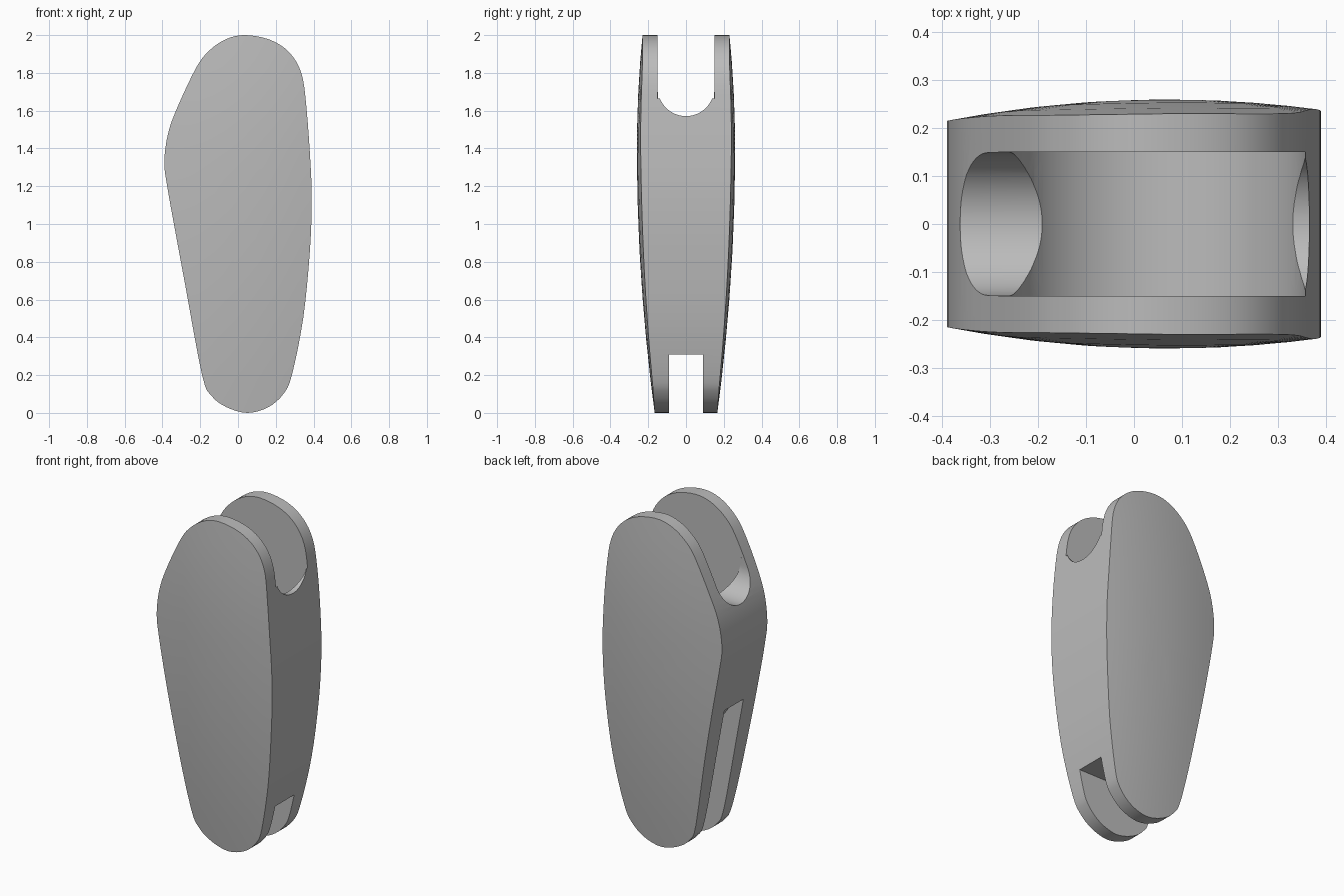
import bpy, bmesh, math
from mathutils import Vector

cube = bpy.data.objects.get("Cube")
if cube:
    bpy.data.objects.remove(cube, do_unlink=True)

grey = bpy.data.materials.new("plain_grey")
grey.use_nodes = True
grey.diffuse_color = (0.5, 0.5, 0.5, 1)
grey.node_tree.nodes["Principled BSDF"].inputs["Base Color"].default_value = grey.diffuse_color


def make_object(name, bm):
    bmesh.ops.recalc_face_normals(bm, faces=bm.faces[:])
    mesh = bpy.data.meshes.new(name)
    bm.to_mesh(mesh)
    bm.free()
    mesh.materials.append(grey)
    obj = bpy.data.objects.new(name, mesh)
    bpy.context.collection.objects.link(obj)
    return obj


def extrude_profile(name, points, offset):
    """Closed solid from a flat 3D profile and an extrusion vector."""
    bm = bmesh.new()
    face = bm.faces.new([bm.verts.new(p) for p in points])
    extruded = bmesh.ops.extrude_face_region(bm, geom=[face])["geom"]
    verts = [g for g in extruded if isinstance(g, bmesh.types.BMVert)]
    bmesh.ops.translate(bm, verts=verts, vec=offset)
    return make_object(name, bm)


def smooth_loop(points, steps):
    """Closed curve passing through every point."""
    pts = [Vector(p) for p in points]
    n = len(pts)
    out = []
    for i in range(n):
        a, b, c, d = (pts[(i + k) % n] for k in (-1, 0, 1, 2))
        for s in range(steps):
            t = s / steps
            out.append(0.5 * (2 * b + (c - a) * t + (2 * a - 5 * b + 4 * c - d) * t ** 2
                              + (3 * b - a - 3 * c + d) * t ** 3))
    return out


def half_depth(x, z):
    """Cheeks bulge gently across the width and along the height."""
    fall = 0.083 if z > 1.4 else 0.048
    return 0.26 - fall * (z - 1.4) ** 2 - 0.21 * (x - 0.07) ** 2


# Shell: teardrop outline with domed front and back cheeks
outline = smooth_loop([
    (.04, 2), (.17, 1.975), (.27, 1.91), (.335, 1.8), (.362, 1.62), (.385, 1.3),
    (.39, 1.1), (.38, .85), (.345, .5), (.285, .2), (.24, .1), (.16, .03),
    (.05, 0), (-.06, .03), (-.14, .09), (-.19, .2), (-.28, .68), (-.33, .95),
    (-.375, 1.2), (-.39, 1.33), (-.37, 1.48), (-.32, 1.62), (-.22, 1.83),
    (-.15, 1.92), (-.06, 1.98)], 4)
centre = Vector((0.04, 1.1))
bm = bmesh.new()
rims = []
for side in (-1, 1):
    rings = []
    for scale in (1, .85, .65, .45, .25):
        flat = [centre + (p - centre) * scale for p in outline]
        rings.append([bm.verts.new((x, side * half_depth(x, z), z)) for x, z in flat])
    for a, b in zip(rings, rings[1:]):
        for i in range(len(a)):
            bm.faces.new((a[i - 1], a[i], b[i], b[i - 1]))
    hub = bm.verts.new((centre.x, side * half_depth(*centre), centre.y))
    for i in range(len(outline)):
        bm.faces.new((rings[-1][i - 1], rings[-1][i], hub))
    rims.append(rings[0])
for i in range(len(outline)):
    bm.faces.new((rims[0][i - 1], rims[0][i], rims[1][i], rims[1][i - 1]))
shell = make_object("slotted_shell", bm)

# Upper slot: open above, with a round wheel cavity below
arc = [math.pi * (1 + i / 32) for i in range(33)]
cavity = [(.05 + .31 * math.cos(a), 1.7 + .31 * math.sin(a)) for a in arc]
profile = [(-.6, 2.2), (-.6, 1.7)] + cavity + [(.6, 1.7), (.6, 2.2)]
cutters = [extrude_profile("upper_slot_cutter", [(x, -.15, z) for x, z in profile], (0, .3, 0))]

# Rounded mouths leading into the wheel cavity from either edge
for name, x, z in (("right_mouth_cutter", -.6, 1.655), ("left_mouth_cutter", .05, 1.72)):
    ring = [(x, .149 * math.cos(a), z + .149 * math.sin(a)) for a in arc]
    ring += [(x, .149, 1.76), (x, -.149, 1.76)]
    cutters.append(extrude_profile(name, ring, (.55, 0, 0)))

# Lower slot: flat on one edge, rising into a long curved pocket on the other
pocket = [(.6, -.2), (.6, .31), (-.02, .31), (-.06, .45), (-.11, .6),
          (-.18, .75), (-.27, .88), (-.6, .93), (-.6, -.2)]
cutters.append(extrude_profile("lower_slot_cutter", [(x, -.09, z) for x, z in pocket], (0, .18, 0)))

bpy.ops.object.select_all(action="DESELECT")
bpy.context.view_layer.objects.active = shell
shell.select_set(True)
for cutter in cutters:
    cut = shell.modifiers.new(cutter.name, "BOOLEAN")
    cut.operation = "DIFFERENCE"
    cut.solver = "EXACT"
    cut.object = cutter
    bpy.ops.object.modifier_apply(modifier=cut.name)
    bpy.data.objects.remove(cutter, do_unlink=True)
bpy.ops.object.shade_smooth_by_angle(angle=math.radians(30))
